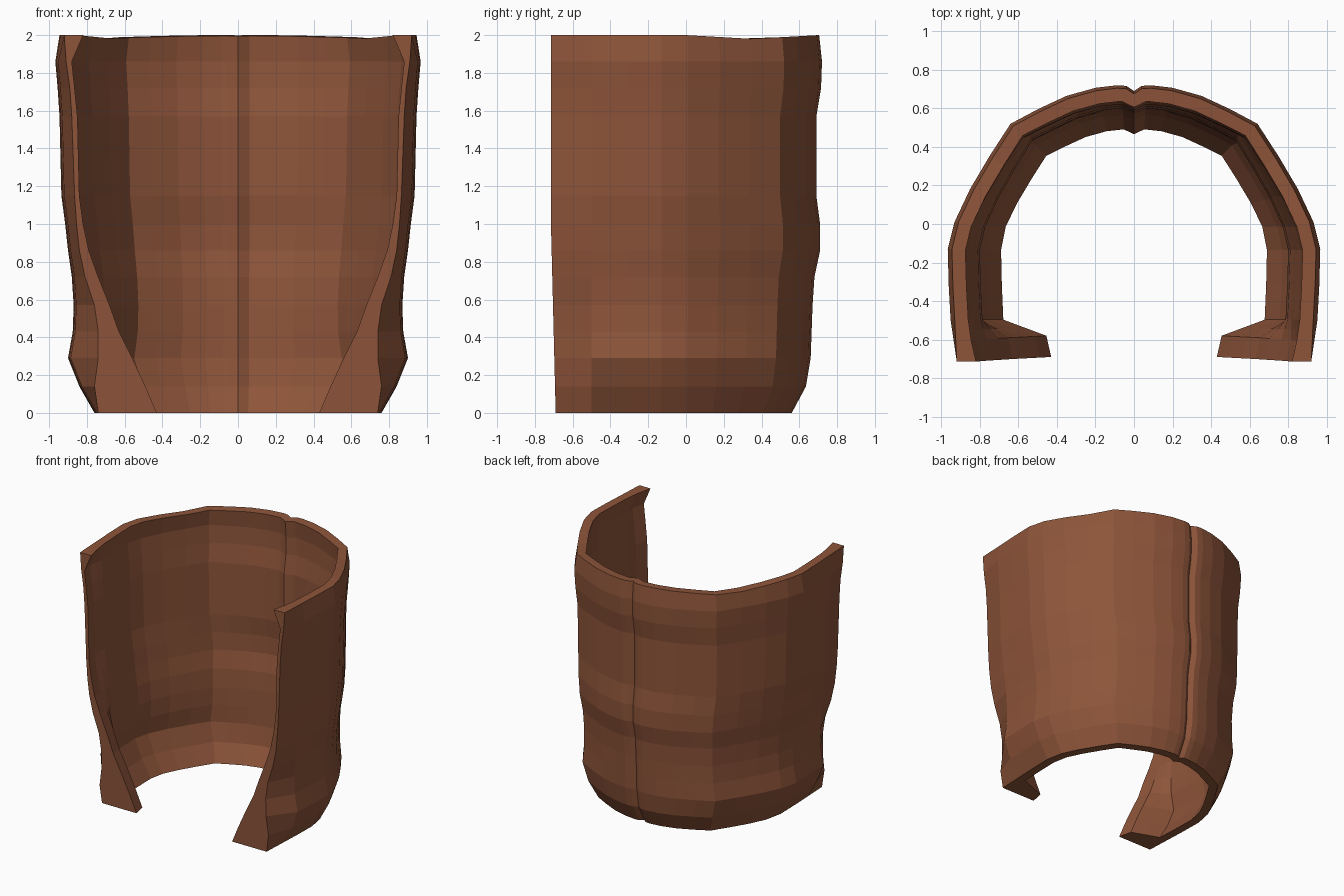
import bpy
from mathutils import Vector

cube = bpy.data.objects.get("Cube")
if cube:
    bpy.data.objects.remove(cube, do_unlink=True)

THICKNESS = 0.07
WIDEST, DEEPEST = 0.965, 0.72

# Half of the outer outline in plan, from the back groove round to the side
PLAN = [(0, .69), (.04, .717), (.09, .72), (.2, .707), (.35, .665), (.5, .595),
        (.64, .52), (.75, .35), (.85, .18), (.93, .01), (.965, -.13), (.96, -.32),
        (.95, -.5)]

# Height, half width, back depth, front corner x, opening edge x
ROWS = [(0, .76, .56, .74, .43), (.14, .84, .635, .76, .49),
        (.29, .9, .66, .74, .56), (.43, .875, .665, .74, .63),
        (.57, .87, .67, .76, .68), (.72, .88, .68, .81, .74),
        (.86, .9, .71, .84, .79), (1, .915, .71, .855, .82),
        (1.15, .935, .69, .865, .84), (1.57, .945, .69, .88, .85),
        (1.72, .955, .715, .89, .865), (1.86, .967, .72, .91, .88),
        (2, .945, .705, .92, .82)]


def section(width, back, corner, edge, height):
    """Return matching outer and inner outlines of one level of the shell."""
    outer = [Vector((x * width / WIDEST, y * back / DEEPEST if y > 0 else y))
             for x, y in PLAN]
    inner = []
    for i, point in enumerate(outer):
        before = outer[max(i - 1, 0)]
        after = outer[min(i + 1, len(outer) - 1)]
        along = (after - before).normalized()
        if i == 0:
            along = Vector((1, 0))
        inner.append(point + Vector((along.y, -along.x)) * THICKNESS)
    inner[0].x = 0
    # The front edge wraps inward, most strongly near the bottom
    front = -.69 - .025 * min(height, 1)
    outer += [Vector((corner, front)), Vector((edge, front))]
    tip = Vector((edge + .025, front + .11))
    inner += [inner[-1].lerp(tip, .5), tip]
    return outer, inner


def build_shell(name, material):
    verts, faces = [], []
    columns = len(PLAN) + 2
    for height, width, back, corner, edge in ROWS:
        for outline in section(width, back, corner, edge, height):
            for p in outline:
                # The upper rim dips slightly toward the rear quarters
                dip = .02 * max(0, 1 - abs(p.y - .35) / .35) if height == 2 else 0
                verts.append((p.x, p.y, height - dip))

    def vid(row, side, col):
        return (row * 2 + side) * columns + col

    last = len(ROWS) - 1
    for r in range(last):
        for c in range(columns - 1):
            faces.append((vid(r, 0, c), vid(r + 1, 0, c),
                          vid(r + 1, 0, c + 1), vid(r, 0, c + 1)))
            faces.append((vid(r, 1, c), vid(r, 1, c + 1),
                          vid(r + 1, 1, c + 1), vid(r + 1, 1, c)))
        c = columns - 1
        faces.append((vid(r, 0, c), vid(r + 1, 0, c),
                      vid(r + 1, 1, c), vid(r, 1, c)))
    # Upper and lower rims
    for c in range(columns - 1):
        faces.append((vid(0, 0, c), vid(0, 0, c + 1), vid(0, 1, c + 1), vid(0, 1, c)))
        faces.append((vid(last, 0, c), vid(last, 1, c),
                      vid(last, 1, c + 1), vid(last, 0, c + 1)))

    mesh = bpy.data.meshes.new(name)
    mesh.from_pydata(verts, [], faces)
    mesh.materials.append(material)
    mesh.update()
    shell = bpy.data.objects.new(name, mesh)
    bpy.context.collection.objects.link(shell)
    mirror = shell.modifiers.new("Mirror", 'MIRROR')
    mirror.use_clip = True
    return shell


# Brown leather
leather = bpy.data.materials.new("brown_leather")
leather.use_nodes = True
colour = (.27, .09, .042, 1)
leather.diffuse_color = colour
leather.node_tree.nodes["Principled BSDF"].inputs["Base Color"].default_value = colour

# Curved cuff open at the front, with a seam down the back
build_shell("cuff_shell", leather)
